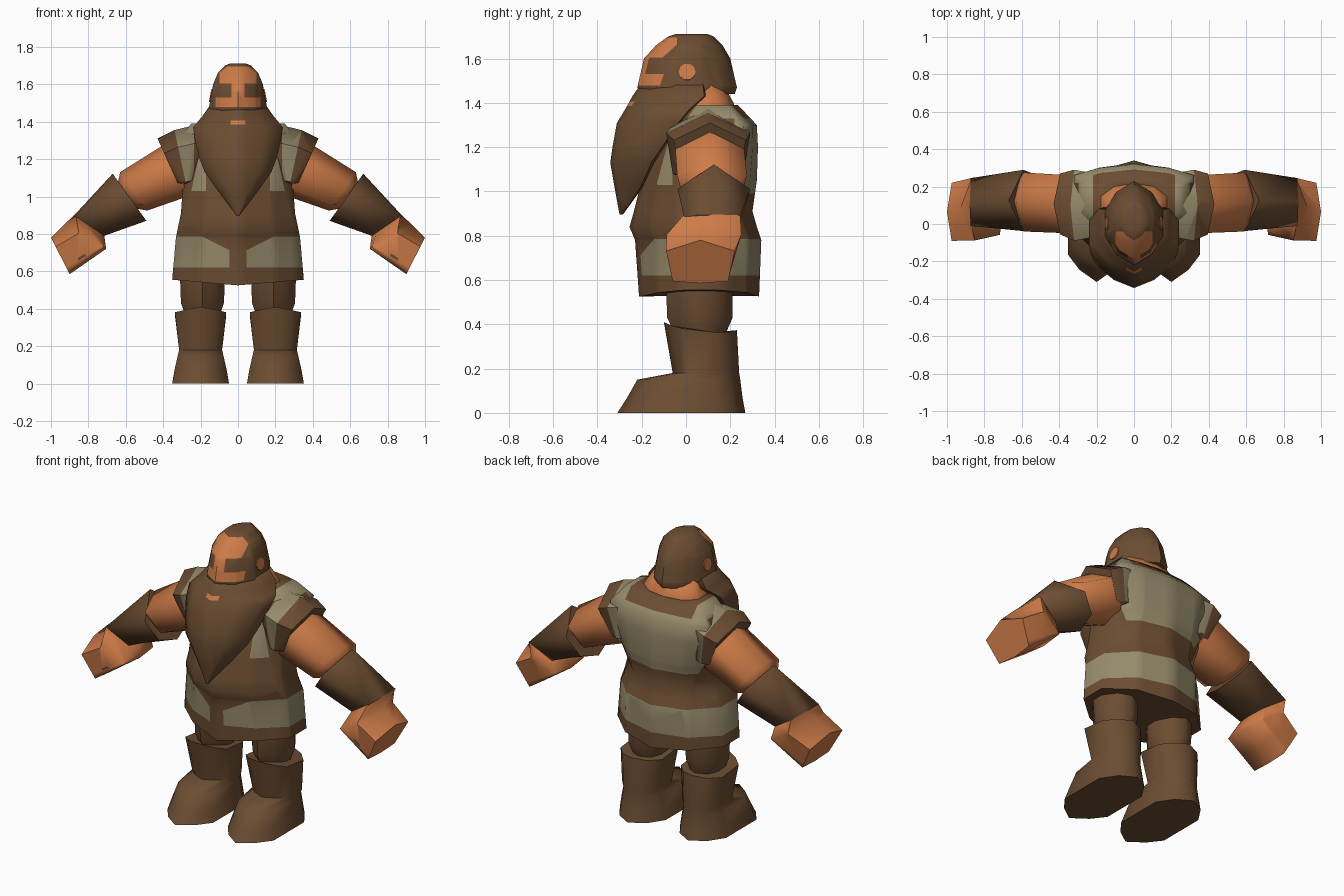
import bpy, bmesh, math
from mathutils import Vector

if "Cube" in bpy.data.objects:
    bpy.data.objects.remove(bpy.data.objects["Cube"])


def material(name, rgb):
    m = bpy.data.materials.new(name)
    m.diffuse_color = (*rgb, 1)
    m.use_nodes = True
    m.node_tree.nodes["Principled BSDF"].inputs["Base Color"].default_value = m.diffuse_color
    return m


BROWN = material("brown", (0.15, 0.074, 0.032))
SKIN = material("skin", (0.62, 0.20, 0.065))
KHAKI = material("khaki", (0.31, 0.26, 0.15))
X, Y, Z = (1, 0, 0), (0, 1, 0), (0, 0, 1)


def ring(z, w, yf, yb, cx=0, f=0.3, b=0.25, tilt=0.0, tip=0.36, bt=0.06, droop=0.0):
    """Horizontal ten-sided section, mirrored about cx."""
    d = yb - yf
    half = [(0, yf), (0.6 * w, yf + f * tip * d), (w, yf + f * d),
            (w, yb - b * d), (0.6 * w, yb - bt * d), (0, yb)]
    pts = half + [(-x, y) for x, y in half[-2:0:-1]]
    return [(cx + x, y, z - tilt * (y - yf) - droop * abs(x) / w) for x, y in pts]


def limb_ring(top, bottom, yf, yb, s, hi=0.28, lo=0.85):
    """Six-sided section between two (x, z) points, on side s."""
    ym = (yf + yb) / 2
    prof = [(ym, 0), (yb, hi), (yb - 0.03, lo), (ym, 1), (yf + 0.03, lo), (yf, hi)]
    return [(s * (top[0] + (bottom[0] - top[0]) * t), y,
             top[1] + (bottom[1] - top[1]) * t) for y, t in prof]


def loft(name, rings, mats, cuts=(), rule=None, angle=60, split=False):
    """Skin the rings, slice along the cut planes, then paint by rule."""
    bm = bmesh.new()
    rows = [[bm.verts.new(p) for p in r] for r in rings]
    n = len(rows[0])
    for a, b in zip(rows, rows[1:]):
        for i in range(n):
            j = (i + 1) % n
            bm.faces.new((a[i], a[j], b[j], b[i]))
    if split:
        bmesh.ops.triangulate(bm, faces=bm.faces[:], quad_method='SHORT_EDGE')
    bm.faces.new(rows[0][::-1])
    bm.faces.new(rows[-1])
    bmesh.ops.recalc_face_normals(bm, faces=bm.faces)
    for normal, value in cuts:
        no = Vector(normal)
        bmesh.ops.bisect_plane(bm, geom=bm.verts[:] + bm.edges[:] + bm.faces[:],
                               plane_co=no * value / no.length_squared,
                               plane_no=no, dist=1e-5)
    if rule:
        for fc in bm.faces:
            fc.material_index = rule(fc.calc_center_median())
    me = bpy.data.meshes.new(name)
    bm.to_mesh(me)
    bm.free()
    ob = bpy.data.objects.new(name, me)
    bpy.context.collection.objects.link(ob)
    for m in mats:
        me.materials.append(m)
    bpy.ops.object.select_all(action='DESELECT')
    ob.select_set(True)
    bpy.context.view_layer.objects.active = ob
    bpy.ops.object.shade_smooth_by_angle(angle=math.radians(angle))
    return ob


# Tunic body with hem band, back panel and shoulder straps
def tunic_rule(c):
    x = abs(c.x)
    if 0.62 < c.z < 0.785:
        return int(c.y > 0 or (x > 0.045 and c.z - 0.5 * x < 0.69))
    if c.y > 0.22 and c.z > 0.99:
        return int(c.z < 1.33 or x > 0.22)
    if c.z > 1.33:
        return int(x > 0.22)
    return int(c.z > 1.03 and x > 0.17 and c.y < -0.06)


hem = dict(f=0.38, b=0.34, tip=0.42, bt=0.1)
chest = dict(f=0.36, b=0.14, tip=0.4, bt=0.05)
loft("tunic", [ring(0.525, 0.352, -0.212, 0.33, droop=-0.03, **hem),
               ring(0.78, 0.332, -0.23, 0.34, **hem),
               ring(0.84, 0.32, -0.255, 0.32, **hem),
               ring(0.91, 0.305, -0.235, 0.30, **hem),
               ring(1.05, 0.295, -0.20, 0.32, f=0.36, b=0.22, tip=0.4),
               ring(1.20, 0.31, -0.15, 0.325, **chest),
               ring(1.30, 0.32, -0.10, 0.32, **chest),
               ring(1.39, 0.25, -0.03, 0.235, **chest)],
     [BROWN, KHAKI],
     [(Z, 0.62), (Z, 0.785), (Z, 0.99), (Z, 1.03), (Z, 1.33), (X, 0.045), (X, -0.045),
      (X, 0.17), (X, -0.17), (X, 0.22), (X, -0.22), (Y, 0.22), (Y, -0.06), (Y, 0),
      ((0.5, 0, 1), 0.69), ((-0.5, 0, 1), 0.69)], tunic_rule)

# Neck
loft("neck", [ring(1.32, 0.19, -0.06, 0.23), ring(1.40, 0.175, -0.06, 0.215),
              ring(1.48, 0.13, -0.06, 0.17)], [SKIN])


# Head: bald forehead, nose and cheeks on hair
def face_rule(c):
    x = abs(c.x)
    if c.y > -0.04 or c.z > 1.695:
        return 0
    if c.z > 1.605:
        return int(x < 0.10 and c.z - c.y * 0.9 > 1.70)
    if c.z > 1.53:
        return int(x < 0.035)
    return int(c.z > 1.478 and x < 0.12)


skull = dict(f=0.35, b=0.35, bt=0.13)
loft("head", [ring(z, w, yf, yb, **skull) for z, w, yf, yb in (
    (1.44, 0.15, -0.20, 0.22), (1.47, 0.156, -0.22, 0.23), (1.60, 0.133, -0.19, 0.20),
    (1.66, 0.108, -0.135, 0.165), (1.70, 0.07, -0.08, 0.125), (1.71, 0.045, -0.05, 0.10))],
     [BROWN, SKIN],
     [(Z, 1.478), (Z, 1.53), (Z, 1.605), (Z, 1.695), (X, 0.035), (X, -0.035), (X, 0.10),
      (X, -0.10), (X, 0.12), (X, -0.12), (Y, -0.04), ((0, -0.9, 1), 1.70)], face_rule)

# Beard with mouth
loft("beard", [ring(z, w, yf, yb, f=0.5, b=0.08, tip=0.42, bt=0.03) for z, w, yf, yb in (
    (1.49, 0.148, -0.20, 0.10), (1.43, 0.19, -0.242, 0.11), (1.37, 0.24, -0.275, 0.04),
    (1.31, 0.232, -0.312, -0.01), (1.20, 0.205, -0.332, -0.09),
    (1.13, 0.178, -0.342, -0.14), (1.02, 0.10, -0.323, -0.195),
    (0.895, 0.006, -0.30, -0.285))],
     [BROWN, SKIN], [(Z, 1.385), (Z, 1.407), (X, 0.04), (X, -0.04)],
     lambda c: int(1.385 < c.z < 1.407 and abs(c.x) < 0.04 and c.y < -0.2))

for side, s in (("left", 1), ("right", -1)):
    # Ear patch
    bpy.ops.mesh.primitive_cylinder_add(
        vertices=10, radius=0.038, depth=0.009,
        location=(s * 0.1445, 0.005, 1.54), rotation=(0, s * (math.pi / 2 - 0.18), 0))
    ear = bpy.context.object
    ear.name = side + "_ear"
    ear.data.materials.append(SKIN)

    # Short sleeve with brown trim
    loft(side + "_sleeve",
         [limb_ring((0.215, 1.385), (0.20, 1.04), -0.07, 0.27, s),
          limb_ring((0.34, 1.355), (0.27, 1.03), -0.09, 0.29, s),
          limb_ring((0.43, 1.31), (0.305, 1.03), -0.055, 0.27, s)],
         [BROWN, KHAKI], [(Z, 1.08), (X, s * 0.235), ((-0.3 * s * s, 0, 0.3), 0.3)],
         lambda c: int(0.235 < abs(c.x) < 0.335 - max(0, 1.33 - c.z) * 0.3 and c.z > 1.08))

    # Upper arm, its elbow tucked into the wrap
    loft(side + "_upper_arm",
         [limb_ring((0.36, 1.30), (0.27, 1.00), -0.05, 0.26, s),
          limb_ring((0.63, 1.13), (0.485, 0.925), -0.04, 0.275, s),
          limb_ring((0.65, 1.04), (0.57, 0.94), 0.03, 0.22, s)], [SKIN], angle=80)

    # Forearm wrap, peaked at the elbow and flat at the wrist
    loft(side + "_forearm_wrap",
         [limb_ring((0.67, 1.122), (0.49, 0.87), -0.038, 0.29, s, 0.44),
          limb_ring((0.88, 0.895), (0.715, 0.79), -0.01, 0.245, s, 0.04)],
         [BROWN], angle=80, split=True)
    # Fist with curled fingers toward the front and a thin finger mark
    loft(side + "_fist",
         [limb_ring((0.875, 0.90), (0.715, 0.79), -0.01, 0.245, s, 0.04),
          limb_ring((0.93, 0.85), (0.705, 0.72), -0.088, 0.25, s, 0.35, 0.95),
          limb_ring((1.0, 0.78), (0.90, 0.585), -0.09, 0.22, s, 0.25, 0.95)],
         [SKIN, BROWN],
         [(X, s * 0.815), (X, s * 0.855), ((0.6 * s, 0, 1), 1.17), ((0.6 * s, 0, 1), 1.185)],
         lambda c: int(c.y < 0 and 0.815 < abs(c.x) < 0.855
                       and 1.17 < 0.6 * abs(c.x) + c.z < 1.185), angle=75)

    # Trouser leg and boot
    cx = s * 0.19
    leg = dict(f=0.38, b=0.38, tip=0.45, bt=0.12)
    loft(side + "_leg",
         [ring(0.36, 0.09, -0.05, 0.18, cx, **leg), ring(0.43, 0.115, -0.085, 0.21, cx, **leg),
          ring(0.57, 0.12, -0.09, 0.21, cx, **leg)], [BROWN])
    cx = s * 0.2
    toe = dict(f=0.25, b=0.25, tip=0.45, bt=0.09)
    shaft = dict(f=0.25, b=0.28, tip=0.42, bt=0.1)
    loft(side + "_boot",
         [ring(0, 0.152, -0.31, 0.268, cx, **toe), ring(0.07, 0.14, -0.265, 0.255, cx, **toe),
          ring(0.15, 0.122, -0.22, 0.245, cx, **toe), ring(0.18, 0.115, -0.06, 0.24, cx, **shaft),
          ring(0.41, 0.137, -0.10, 0.23, cx, tilt=0.11, droop=0.02, **shaft)], [BROWN], angle=80)
